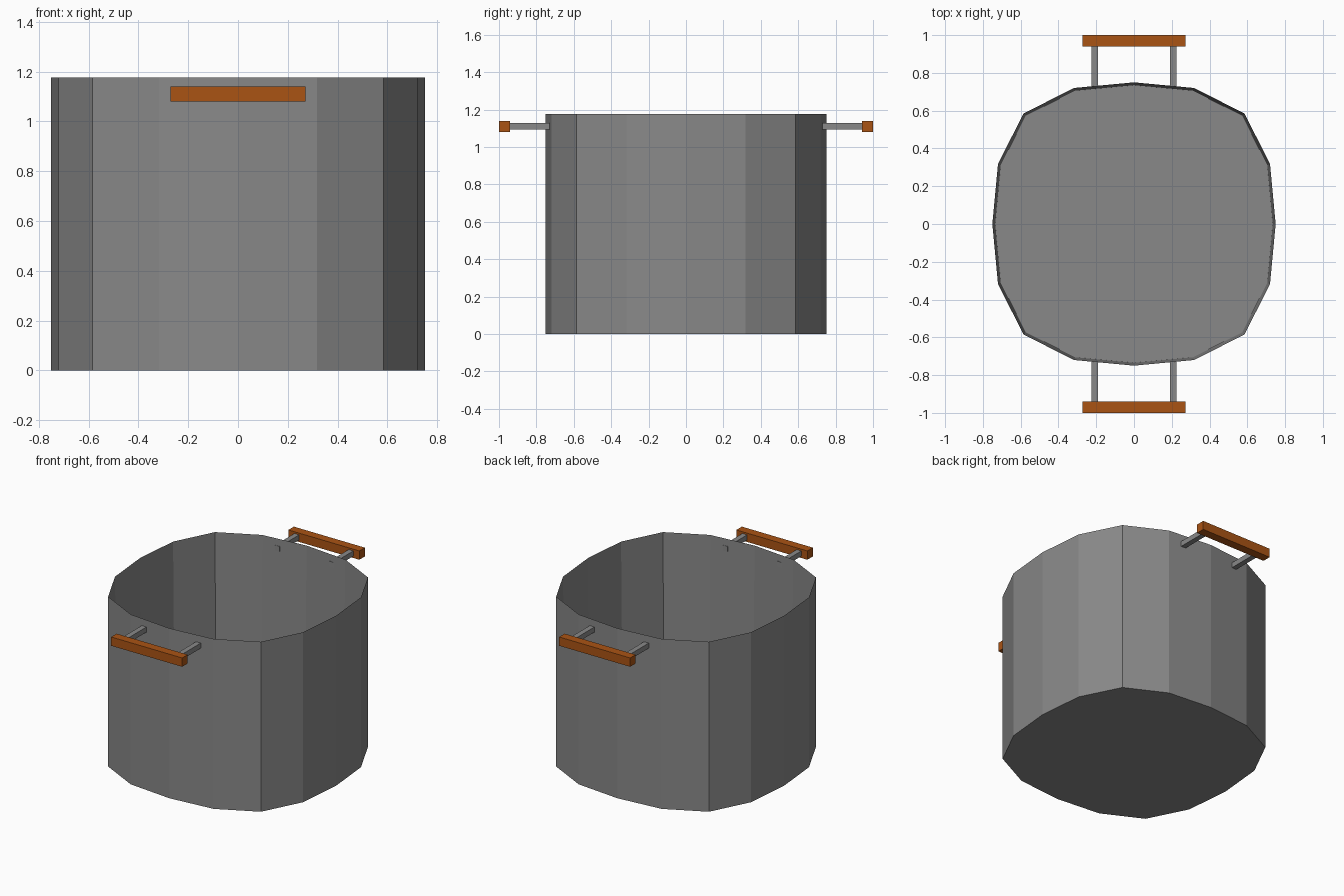
import bpy, bmesh
from mathutils import Vector

cube = bpy.data.objects.get("Cube")
if cube:
    bpy.data.objects.remove(cube, do_unlink=True)


def material(name, color):
    mat = bpy.data.materials.new(name)
    mat.use_nodes = True
    mat.diffuse_color = color
    mat.node_tree.nodes["Principled BSDF"].inputs["Base Color"].default_value = color
    return mat


def finish(name, bm, mat):
    bmesh.ops.recalc_face_normals(bm, faces=bm.faces)
    mesh = bpy.data.meshes.new(name)
    bm.to_mesh(mesh)
    bm.free()
    mesh.materials.append(mat)
    obj = bpy.data.objects.new(name, mesh)
    bpy.context.collection.objects.link(obj)
    return obj


def box(name, low, high, mat):
    low, high = Vector(low), Vector(high)
    bm = bmesh.new()
    bmesh.ops.create_cube(bm, size=1)
    for v in bm.verts:
        v.co = (low + high) / 2 + v.co * (high - low)
    return finish(name, bm, mat)


steel = material("grey_steel", (0.25, 0.25, 0.25, 1))
wood = material("orange_wood", (0.40, 0.087, 0.007, 1))

# Rounded sixteen-sided outline, one quarter turned four times
outline = []
quarter = [(0.75, 0), (0.72, 0.318), (0.585, 0.585), (0.318, 0.72)]
for turn in range(4):
    outline += quarter
    quarter = [(-y, x) for x, y in quarter]

# Pot: outer wall up to a sharp rim, inner wall down to the floor
bm = bmesh.new()
levels = [(1, 0), (1, 1.177), (0.98, 0.012)]
rings = [[bm.verts.new((x * s, y * s, z)) for x, y in outline] for s, z in levels]
for lower, upper in zip(rings, rings[1:]):
    for i in range(len(outline)):
        j = (i + 1) % len(outline)
        bm.faces.new((lower[i], lower[j], upper[j], upper[i]))
bm.faces.new(rings[0])
bm.faces.new(rings[-1])
finish("pot_body", bm, steel)

# Handles: a wooden grip on two steel rods at the front and back
for side, sign in (("front", -1), ("back", 1)):
    y0, y1 = sorted((sign * 0.94, sign))
    box(side + "_grip", (-0.272, y0, 1.079), (0.272, y1, 1.14), wood)
    y0, y1 = sorted((sign * 0.727, sign * 0.95))
    for end, x in (("right", -0.208), ("left", 0.208)):
        box(side + "_" + end + "_rod", (x - 0.018, y0, 1.092), (x + 0.018, y1, 1.128), steel)
